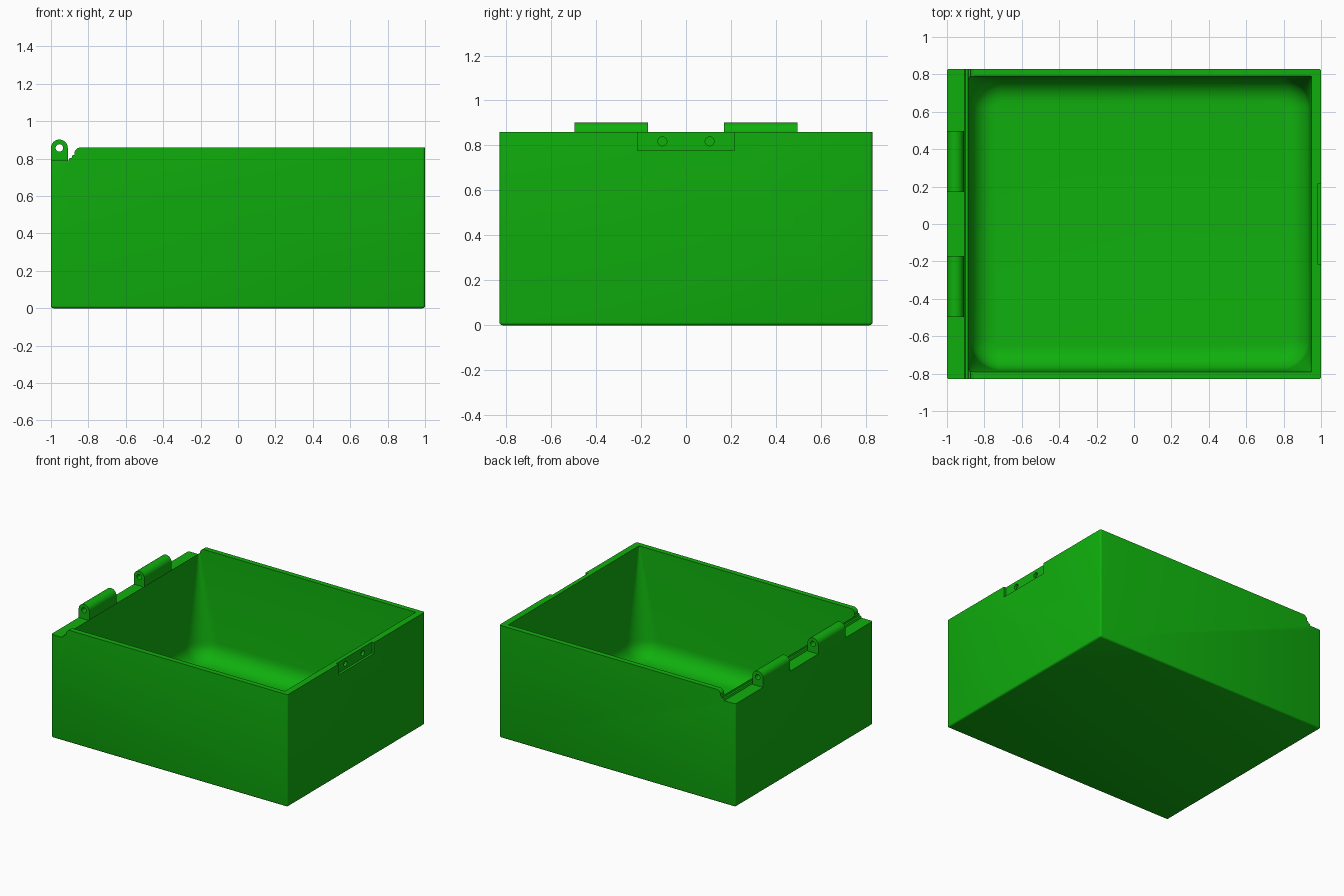
import bpy, bmesh
from math import sin, cos, pi

old = bpy.data.objects.get("Cube")
if old:
    bpy.data.objects.remove(old, do_unlink=True)

GREEN = (0.005, 0.43, 0.004, 1)
green = bpy.data.materials.new("green")
green.use_nodes = True
green.diffuse_color = GREEN
green.node_tree.nodes["Principled BSDF"].inputs["Base Color"].default_value = GREEN


def finish(name, bm):
    bmesh.ops.recalc_face_normals(bm, faces=bm.faces)
    mesh = bpy.data.meshes.new(name)
    bm.to_mesh(mesh)
    bm.free()
    mesh.materials.append(green)
    ob = bpy.data.objects.new(name, mesh)
    bpy.context.collection.objects.link(ob)
    return ob


def loft(name, rings, bevel=None):
    """Skin between rings of equal point count and cap both ends."""
    bm = bmesh.new()
    loops = [[bm.verts.new(p) for p in ring] for ring in rings]
    n = len(loops[0])
    for a, b in zip(loops, loops[1:]):
        for i in range(n):
            j = (i + 1) % n
            bm.faces.new((a[i], a[j], b[j], b[i]))
    bm.faces.new(loops[0])
    bm.faces.new(loops[-1])
    if bevel:
        edges = [e for e in bm.edges if bevel(e)]
        bmesh.ops.bevel(bm, geom=edges, offset=0.013, segments=3,
                        profile=0.5, affect='EDGES')
    return finish(name, bm)


def extrude_y(name, profile, y0, y1, bevel=None):
    return loft(name, [[(x, y, z) for x, z in profile] for y in (y0, y1)], bevel)


def circle(cx, cz, r, start=0, sweep=2 * pi, n=32):
    return [(cx + r * cos(start + sweep * i / n), cz + r * sin(start + sweep * i / n))
            for i in range(n)]


def cut(ob, cutters):
    bpy.context.view_layer.objects.active = ob
    for c in cutters:
        c.hide_render = True
        mod = ob.modifiers.new("cut", 'BOOLEAN')
        mod.operation = 'DIFFERENCE'
        mod.solver = 'EXACT'
        mod.object = c
        bpy.ops.object.modifier_apply(modifier=mod.name)
    for c in cutters:
        bpy.data.objects.remove(c, do_unlink=True)


def smooth(ob):
    bpy.ops.object.select_all(action='DESELECT')
    ob.select_set(True)
    bpy.context.view_layer.objects.active = ob
    bpy.ops.object.shade_smooth_by_angle(angle=pi / 6)


# Box shell: side profile with a lowered hinge ledge on the -x side
TOP, LEDGE = 0.86, 0.79
profile = [(-1, 0), (1, 0), (1, TOP)]
profile += circle(-0.84, TOP - 0.035, 0.035, pi / 2, pi / 2, 8)
profile += [(-0.875, 0.82), (-0.885, 0.818), (-0.888, 0.805), (-0.9, 0.803),
            (-0.905, LEDGE), (-1, LEDGE)]


def outer_edge(e):
    a, b = (v.co for v in e.verts)
    low = a.z < 0.001 and b.z < 0.001
    upright = abs(a.x - b.x) < 0.001 and abs(a.x) > 0.999 and abs(a.y - b.y) < 0.001
    return low or upright


box = extrude_y("box_shell", profile, -0.83, 0.83, outer_edge)


# Cavity: sharp corners at the rim, widening to round ones, filleted floor
def ring(inset, r, z, n=10):
    x0, x1, y1 = -0.885 + inset, 0.95 - inset, 0.79 - inset
    pts = []
    for k, (cx, cy) in enumerate([(x1 - r, y1 - r), (x0 + r, y1 - r),
                                  (x0 + r, r - y1), (x1 - r, r - y1)]):
        for i in range(n + 1):
            t = (k + i / n) * pi / 2
            pts.append((cx + r * cos(t), cy + r * sin(t), z))
    return pts


FLOOR, FILLET, CORNER, DRAFT = 0.05, 0.13, 0.16, 0.01
rings = [ring(0, 0.004, TOP + 0.1), ring(0, 0.004, TOP)]
for i in range(9):
    t = i / 8 * pi / 2
    d = FILLET * (1 - cos(t))
    rings.append(ring(DRAFT + d, CORNER - d, FLOOR + FILLET * (1 - sin(t))))
cavity = loft("cavity_cutter", rings)

# Latch plate recess and its two screw holes on the +x side
recess = extrude_y("recess_cutter", [(0.982, 0.777), (1.1, 0.777), (1.1, 1), (0.982, 1)],
                   -0.215, 0.215)
holes = []
for side in (-1, 1):
    disc = circle(side * 0.105, 0.818, 0.02, n=20)
    holes.append(loft("screw_hole_cutter", [[(x, y, z) for y, z in disc]
                                            for x in (0.962, 1.05)]))
cut(box, [cavity, recess] + holes)
smooth(box)

# Hinge knuckles: arched blocks with a pin hole
R, CX, CZ = 0.045, -0.955, 0.857
for side, name in ((-1, "front_hinge_knuckle"), (1, "back_hinge_knuckle")):
    arch = [(CX - R, LEDGE - 0.01), (CX + R, LEDGE - 0.01)]
    arch += circle(CX, CZ, R, 0, pi, 20) + [(CX - R, CZ)]
    y0, y1 = sorted((side * 0.17, side * 0.497))
    knuckle = extrude_y(name, arch, y0, y1)
    pin = extrude_y("pin_hole_cutter", circle(CX, CZ, 0.02, n=24), y0 - 0.1, y1 + 0.1)
    cut(knuckle, [pin])
    smooth(knuckle)
